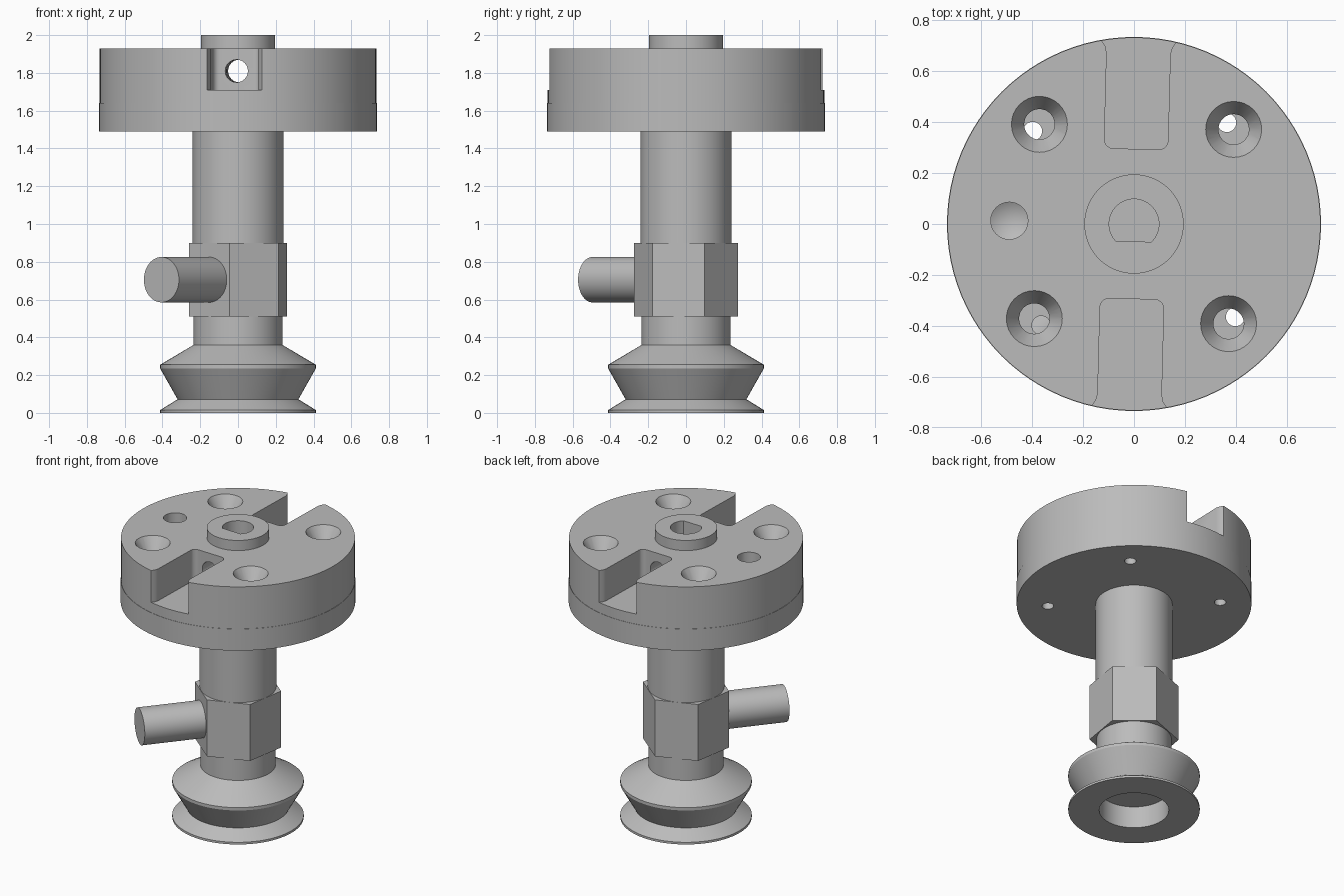
import bpy, bmesh, math
from mathutils import Matrix, Vector

cube = bpy.data.objects.get("Cube")
if cube:
    bpy.data.objects.remove(cube, do_unlink=True)

grey = bpy.data.materials.new("machined_grey")
grey.use_nodes = True
COLOUR = (0.5, 0.5, 0.5, 1)
grey.diffuse_color = COLOUR
grey.node_tree.nodes["Principled BSDF"].inputs["Base Color"].default_value = COLOUR

TURN = math.radians(-1.5)    # small twist of the flange features
HEX = math.radians(20.7)     # twist of the hex nut


def make(name, bm):
    bmesh.ops.recalc_face_normals(bm, faces=bm.faces)
    mesh = bpy.data.meshes.new(name)
    bm.to_mesh(mesh)
    bm.free()
    mesh.materials.append(grey)
    obj = bpy.data.objects.new(name, mesh)
    bpy.context.collection.objects.link(obj)
    return obj


def lathe(name, profile, segs=72, at=(0, 0), spin=0):
    """Solid of revolution; (radius, z) points, zero radius makes a pole."""
    bm = bmesh.new()
    rings = []
    for r, z in profile:
        n = segs if r > 0 else 1
        rings.append([bm.verts.new((at[0] + r * math.cos(spin + math.tau * i / segs),
                                    at[1] + r * math.sin(spin + math.tau * i / segs), z))
                      for i in range(n)])
    for a, b in zip(rings, rings[1:]):
        for i in range(segs):
            j = (i + 1) % segs
            quad = [a[i % len(a)], a[j % len(a)], b[j % len(b)], b[i % len(b)]]
            bm.faces.new(list(dict.fromkeys(quad)))
    for ring in (rings[0], rings[-1]):
        if len(ring) > 2:
            bm.faces.new(ring)
    return make(name, bm)


def prism(name, outline, z0, z1, spin=0):
    """Outline extruded upward, turned about the centre axis."""
    bm = bmesh.new()
    face = bm.faces.new([bm.verts.new((x, y, z0)) for x, y in outline])
    top = bmesh.ops.extrude_face_region(bm, geom=[face])["geom"]
    bmesh.ops.translate(bm, vec=(0, 0, z1 - z0),
                        verts=[v for v in top if isinstance(v, bmesh.types.BMVert)])
    bmesh.ops.rotate(bm, verts=bm.verts, matrix=Matrix.Rotation(spin, 3, "Z"))
    return make(name, bm)


def rod(name, start, end, radius):
    start, end = Vector(start), Vector(end)
    axis = end - start
    bm = bmesh.new()
    turn = axis.to_track_quat("Z", "Y").to_matrix().to_4x4()
    bmesh.ops.create_cone(bm, cap_ends=True, segments=48, radius1=radius, radius2=radius,
                          depth=axis.length,
                          matrix=Matrix.Translation((start + end) / 2) @ turn)
    return make(name, bm)


def cut(target, cutter):
    mod = target.modifiers.new("cut", "BOOLEAN")
    mod.operation, mod.solver, mod.object = "DIFFERENCE", "EXACT", cutter
    bpy.context.view_layer.objects.active = target
    bpy.ops.object.modifier_apply(modifier=mod.name)
    bpy.data.objects.remove(cutter, do_unlink=True)


def polar(radius, angle):
    return radius * math.cos(angle), radius * math.sin(angle)


# Flange body with raised centre boss, and the plate beneath it
flange = lathe("flange_body", [(0.733, 1.64), (0.733, 1.93), (0.195, 1.93), (0.195, 2.0)], 96)
plate = lathe("flange_plate", [(0.735, 1.49), (0.735, 1.64)], 96)

# Two open slots with rounded inner corners and flared mouths
W, INNER, R = 0.125, 0.295, 0.035
half = [(W - R + R * math.sin(a), INNER + R - R * math.cos(a))
        for a in (math.pi / 2 * i / 6 for i in range(7))]
half += [(W, 0.67), (W + 0.006, 0.695), (W + 0.022, 0.72), (W + 0.022, 0.8)]
slot = half + [(-x, y) for x, y in reversed(half)]
for side in (0, math.pi):
    cut(flange, prism("slot_cutter", slot, 1.71, 2.1, TURN + side))

# Four countersunk screw holes, with smaller offset holes in the plate
for k in range(4):
    angle = math.pi / 4 + k * math.pi / 2
    cut(flange, lathe("screw_cutter", [(0.06, 1.6), (0.06, 1.85), (0.11, 1.93), (0.11, 1.97)],
                      32, polar(0.54, angle + TURN)))
    cut(plate, lathe("pin_cutter", [(0.037, 1.4), (0.037, 1.7)],
                     24, polar(0.54, angle + math.radians(2.5))))

# Blind locating hole with a conical bottom
cut(flange, lathe("locator_cutter", [(0, 1.72), (0.073, 1.76), (0.073, 2.0)],
                  32, polar(0.49, math.pi + TURN)))

# D-shaped centre bore and the cross hole joining the slots
start = math.asin(-0.7)
sweep = math.pi - 2 * start
bore = [polar(0.098, start + sweep * i / 40) for i in range(41)]
cut(flange, prism("bore_cutter", bore, 1.66, 2.1, TURN))
x, y = polar(0.5, math.pi / 2 + TURN)
cut(flange, rod("cross_cutter", (-x, -y, 1.81), (x, y, 1.81), 0.06))

# Stem, hex nut and side port
stem = lathe("stem", [(0.24, 0.9), (0.24, 1.49)])
nut = lathe("hex_nut", [(0.278, 0.51), (0.278, 0.9)], 6, spin=HEX)
direction = HEX + math.radians(210)
port = rod("side_port", (*polar(0.2, direction), 0.705), (*polar(0.64, direction), 0.705), 0.12)

# Bellows suction cup with its neck and hollow underside
cup = lathe("suction_cup", [(0, 0.15), (0.218, 0.15), (0.218, 0), (0.412, 0), (0.412, 0.015),
                            (0.32, 0.072), (0.412, 0.235), (0.412, 0.255),
                            (0.235, 0.36), (0.235, 0.51)])

# Smooth round walls, keep edges crisp
for obj in (flange, plate, stem, nut, port, cup):
    bpy.ops.object.select_all(action="DESELECT")
    obj.select_set(True)
    bpy.context.view_layer.objects.active = obj
    bpy.ops.object.shade_smooth_by_angle(angle=math.radians(25))
